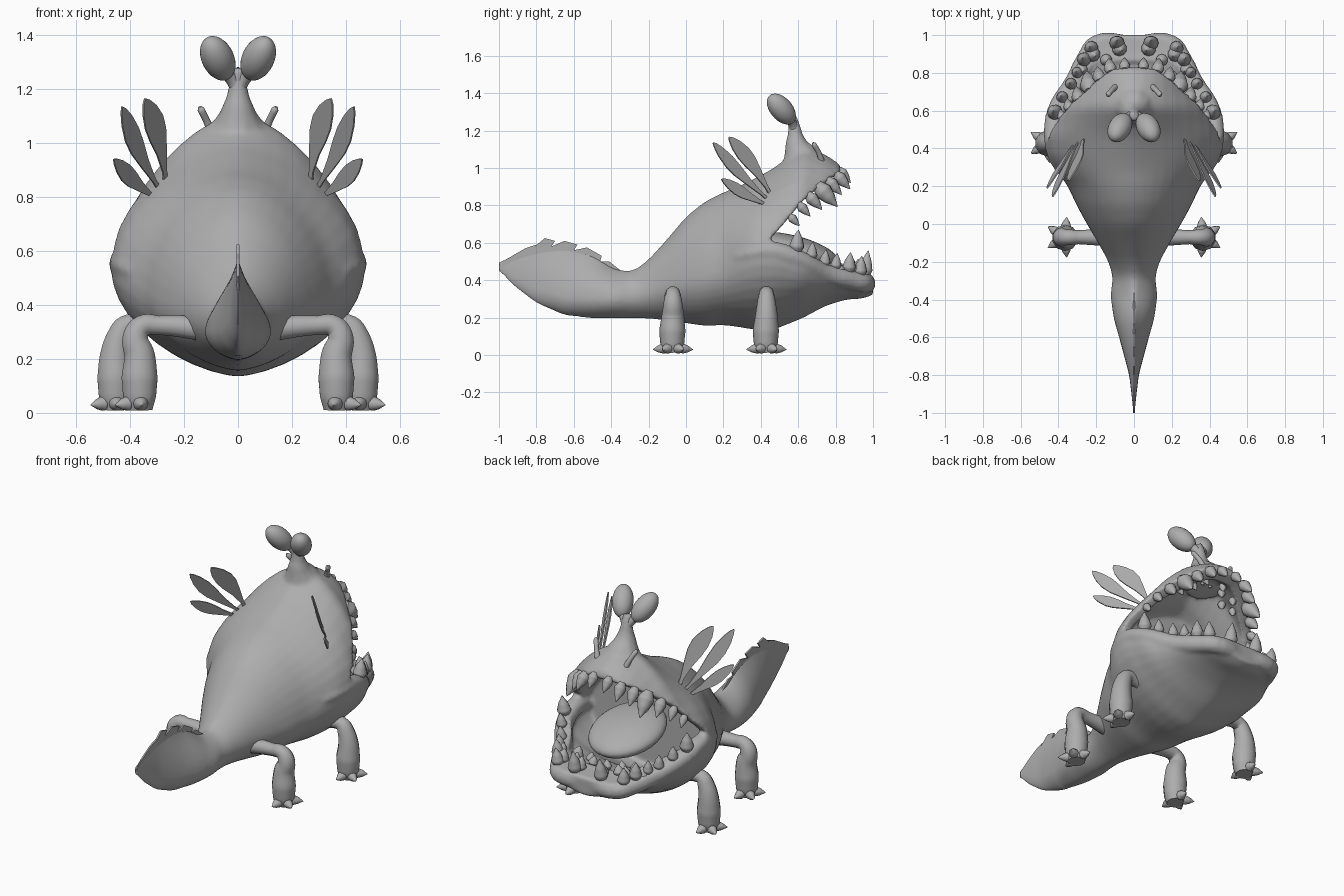
import bpy, bmesh, math
from mathutils import Vector, Matrix

cube = bpy.data.objects.get("Cube")
if cube:
    bpy.data.objects.remove(cube)

skin = bpy.data.materials.new("plain grey")
skin.use_nodes = True
skin.diffuse_color = (0.42, 0.42, 0.42, 1)
skin.node_tree.nodes["Principled BSDF"].inputs["Base Color"].default_value = skin.diffuse_color


def add_mesh(name, mesh, smooth=True):
    mesh.name = name
    mesh.materials.clear()
    mesh.materials.append(skin)
    mesh.polygons.foreach_set("use_smooth", [smooth] * len(mesh.polygons))
    obj = bpy.data.objects.new(name, mesh)
    bpy.context.collection.objects.link(obj)
    return obj


def from_bmesh(name, bm, smooth=True):
    bmesh.ops.recalc_face_normals(bm, faces=bm.faces[:])
    mesh = bpy.data.meshes.new(name)
    bm.to_mesh(mesh)
    bm.free()
    return add_mesh(name, mesh, smooth)


def baked(obj):
    """Mesh of an object with its modifiers or curve bevel applied."""
    bpy.context.view_layer.update()
    deps = bpy.context.evaluated_depsgraph_get()
    return bpy.data.meshes.new_from_object(obj.evaluated_get(deps))


def tubes(name, paths):
    """Round tubes through points (x, y, z, radius)."""
    curve = bpy.data.curves.new(name + " path", 'CURVE')
    curve.dimensions = '3D'
    curve.bevel_depth = 1
    curve.bevel_resolution = 3
    curve.resolution_u = 5
    curve.use_fill_caps = True
    for path in paths:
        spline = curve.splines.new('BEZIER')
        spline.bezier_points.add(len(path) - 1)
        for point, (x, y, z, r) in zip(spline.bezier_points, path):
            point.co = (x, y, z)
            point.radius = r
            point.handle_left_type = point.handle_right_type = 'AUTO'
    helper = bpy.data.objects.new(name + " path", curve)
    bpy.context.collection.objects.link(helper)
    mesh = baked(helper)
    bpy.data.objects.remove(helper)
    return add_mesh(name, mesh)


def spike(base, direction, length, radius):
    """Path of a seed-shaped tooth or claw."""
    d = Vector(direction).normalized() * length
    shape = ((-0.15, 0.6), (0.2, 1), (0.55, 0.72), (0.85, 0.28), (1, 0.04))
    return [(*(Vector(base) + d * t), radius * r) for t, r in shape]


def ellipsoid(name, centre, radii, rotation):
    bm = bmesh.new()
    matrix = Matrix.Translation(centre) @ rotation.to_matrix().to_4x4() @ Matrix.Diagonal((*radii, 1))
    bmesh.ops.create_uvsphere(bm, u_segments=28, v_segments=18, radius=1, matrix=matrix)
    return from_bmesh(name, bm)


# Body stations: y, top, bottom, half width, height of widest point, crest pinch
STATIONS = [
    (-1.0, .49, .46, .003, .475, 2), (-.93, .53, .38, .01, .43, 2), (-.8, .57, .28, .025, .36, 2.4),
    (-.65, .58, .215, .065, .31, 2.7), (-.5, .54, .195, .108, .3, 2.6), (-.38, .46, .195, .125, .3, 2),
    (-.28, .45, .195, .112, .31, 1.5), (-.2, .51, .195, .135, .34, 1.2), (-.1, .62, .185, .19, .38, 1.1),
    (0, .74, .17, .25, .4, 1.1), (.1, .82, .155, .305, .42, 1.1), (.2, .87, .16, .35, .45, 1.1),
    (.28, .9, .15, .41, .5, 1.2), (.36, .94, .135, .455, .54, 1.35), (.47, 1, .135, .475, .55, 1.4),
    (.62, 1.12, .195, .45, .49, 1.35), (.75, 1.07, .265, .36, .43, 1.05), (.85, 1, .295, .31, .41, 1),
    (.89, .6, .3, .29, .4, 1), (.95, .56, .3, .255, .39, 1), (1, .46, .325, .15, .4, 1),
]


def raw_section(y):
    y = min(max(y, STATIONS[0][0]), STATIONS[-1][0])
    for a, b in zip(STATIONS, STATIONS[1:]):
        if y <= b[0]:
            t = (y - a[0]) / (b[0] - a[0])
            return [p + (q - p) * t for p, q in zip(a[1:], b[1:])]


def section(y):
    near = [raw_section(y + d) for d in (-.025, 0, .025)]
    return [sum(v) / 3 for v in zip(*near)]


def skin_x(y, z):
    top, bottom, w, mid, pinch = section(y)
    u = min(abs((z - mid) / (top - mid)), .99)
    return w * (1 - u * u) ** (pinch / 2)


def loft(name, start, end, steps, inset=0, sides=40):
    bm = bmesh.new()
    rings = []
    for i in range(steps + 1):
        y = start + (end - start) * i / steps
        ahead = inset * min(max((y - .45) * 5, 0), 1)
        top, bottom, w, mid, pinch = section(y + ahead)
        top, bottom, w = top - inset, bottom + inset * 2.2, max(w - inset, .003)
        mid = max(mid, bottom + .02) if inset else mid
        ring = []
        for k in range(sides):
            a = math.tau * k / sides
            c, s = math.cos(a), math.sin(a)
            x = math.copysign(abs(c) ** (pinch if s > 0 else 1.3), c) * w
            z = mid + s * ((top - mid) if s > 0 else (mid - bottom))
            ring.append(bm.verts.new((x, y, z)))
        rings.append(ring)
    for a, b in zip(rings, rings[1:]):
        for k in range(sides):
            n = (k + 1) % sides
            bm.faces.new((a[k], a[n], b[n], b[k]))
    bm.faces.new(rings[0])
    bm.faces.new(rings[-1])
    return from_bmesh(name, bm)


def plate(name, outline, half):
    """Side outline (y, z) extruded across x."""
    bm = bmesh.new()
    face = bm.faces.new([bm.verts.new((-half, y, z)) for y, z in outline])
    out = bmesh.ops.extrude_face_region(bm, geom=[face])
    bmesh.ops.translate(bm, vec=(half * 2, 0, 0), verts=[g for g in out["geom"] if isinstance(g, bmesh.types.BMVert)])
    return from_bmesh(name, bm, False)


# Trunk and head, with the open mouth cut out
trunk = loft("trunk", -.7, 1, 104)
gape = plate("gape cutter", [(.44, .61), (.6, .555), (.75, .48), (.9, .44), (1.1, .42), (1.1, 1.07), (.91, 1.06),
                             (.84, .98), (.78, .95), (.7, .89), (.62, .82), (.53, .71)], .7)
hollow = loft("mouth cutter", .37, .86, 40, .06)
for cutter in (gape, hollow):
    cutter.hide_render = True
    mod = trunk.modifiers.new("cut", 'BOOLEAN')
    mod.operation = 'DIFFERENCE'
    mod.solver = 'EXACT'
    mod.object = cutter

# Lower lip roll and eye stalk, fused into the trunk
lip = [(.27, .52, .025), (.36, .545, .042), (.47, .555, .053), (.6, .51, .053), (.75, .435, .053), (.88, .4, .053),
       (.95, .385, .053)]
half_lip = [(skin_x(y, z) - r * .85, y, z, r) for y, z, r in lip]
roll = tubes("lip", [half_lip + [(0, .945, .38, .052)] + [(-x, y, z, r) for x, y, z, r in reversed(half_lip)]])
stalk = tubes("stalk", [[(0, .64, .99, .13), (0, .61, 1.07, .098), (0, .592, 1.12, .066), (0, .583, 1.18, .042),
                         (0, .578, 1.23, .032), (0, .565, 1.28, .026)]])
fused = bmesh.new()
fused.from_mesh(baked(trunk))
fused.from_mesh(roll.data)
fused.from_mesh(stalk.data)
for helper in (trunk, gape, hollow, roll, stalk):
    bpy.data.objects.remove(helper)
body = from_bmesh("body", fused)
remesh = body.modifiers.new("fuse", 'REMESH')
remesh.mode = 'VOXEL'
remesh.voxel_size = .012
remesh.use_smooth_shade = True
soften = body.modifiers.new("soften", 'SMOOTH')
soften.factor = .5
soften.iterations = 7

# Tail, its root tapered to sink into the trunk, and its ragged crest
tail = loft("tail", -1, -.38, 40)
for v in tail.data.vertices:
    sink = 1 - .14 * min(max((v.co.y + .62) / .24, 0), 1)
    v.co.x *= sink
    v.co.z = .33 + (v.co.z - .33) * sink
plate("tail_crest", [(-1, .48), (-.93, .53), (-.86, .57), (-.8, .59), (-.82, .57), (-.755, .625), (-.7, .61),
                     (-.72, .58), (-.65, .61), (-.58, .59), (-.6, .56), (-.53, .575), (-.45, .53), (-.46, .5),
                     (-.41, .5), (-.36, .46), (-.33, .44), (-.4, .35), (-.8, .36), (-.93, .42)], .005)

# Tongue
ellipsoid("tongue", (0, .57, .56), (.21, .25, .08), Matrix.Rotation(math.radians(-14), 3, 'X').to_quaternion())

# Teeth: y, z, length along each lip, plus loose rows inside the lower jaw and on the palate
upper = [(.56, .74, .07), (.61, .80, .08), (.66, .85, .1), (.715, .895, .14), (.765, .93, .1), (.81, .96, .1)]
lower = [(.59, .56, .11), (.67, .52, .085), (.74, .48, .085), (.8, .465, .08), (.87, .45, .1), (.93, .43, .1)]
inner = [(.08, .93, .05), (.22, .9, .05), (.15, .87, .04), (.28, .82, .045), (.05, .84, .035), (.2, .78, .045),
         (.3, .73, .04), (.11, .78, .035), (.34, .65, .04)]
palate = [(.07, .7), (.15, .69), (.11, .64), (.2, .63), (.04, .62), (.17, .57)]
upper_teeth, lower_teeth, inner_teeth, palate_teeth = [], [], [], []
for side in (1, -1):
    for y, z, size in upper:
        upper_teeth.append(spike((side * (skin_x(y, z) - .025), y, z), (side * .1, .65, -.7), size, size * .35))
    upper_teeth.append(spike((side * .05, .825, .985), (0, .6, -.7), .085, .03))
    for y, z, size in lower:
        lower_teeth.append(spike((side * (skin_x(y, z) - .035), y, z), (side * .1, .1, 1), size, size * .37))
    lower_teeth.append(spike((side * .09, .955, .43), (0, .15, 1), .13, .04))
    for x, y, size in inner:
        z = min(section(y)[1] + .15, .44)
        inner_teeth.append(spike((side * x, y, z), (-side * .2, -.15, 1), size * 1.5, size * .8))
    for x, y in palate:
        top, bottom, w, mid, pinch = section(y + .06)
        z = mid + (top - .06 - mid) * math.sqrt(1 - (x / (w - .06)) ** (2 / pinch))
        palate_teeth.append(spike((side * x, y, z), (-side * .3, .4, -1), .06, .024))
tubes("upper_teeth", upper_teeth)
tubes("lower_teeth", lower_teeth)
tubes("inner_teeth", inner_teeth)
tubes("palate_teeth", palate_teeth)


def leaf(name, base, tip, width, bow):
    """Flat, bowed, leaf-shaped fin blade from base to tip."""
    base, tip = Vector(base), Vector(tip)
    side = math.copysign(1, tip.x)
    across = (tip - base).cross(Vector((side * .7, .6, .2))).normalized() * side * width
    bm = bmesh.new()
    rows = []
    for t, w in ((0, .2), (.2, .22), (.4, .55), (.58, .92), (.72, 1), (.86, .75), (.96, .35), (1, .05)):
        centre = base.lerp(tip, t) + across * bow * math.sin(math.pi * t)
        rows.append([bm.verts.new(centre + across * w * k) for k in (-.5, .5)])
    for a, b in zip(rows, rows[1:]):
        bm.faces.new((a[0], a[1], b[1], b[0]))
    solid = from_bmesh(name, bm, False).modifiers.new("thickness", 'SOLIDIFY')
    solid.thickness = .007
    solid.offset = 0


for side, label in ((1, "left"), (-1, "right")):
    # Eyes on short branches, and feelers on the snout
    axis = Vector((side * .35, -.62, .72))
    ellipsoid(label + "_eye", (side * .075, .51, 1.315), (.06, .06, .1), axis.to_track_quat('Z', 'Y'))
    tubes(label + "_eye_branch", [[(0, .58, 1.2, .028), (side * .02, .57, 1.235, .025), (side * .05, .55, 1.27, .025)]])
    tubes(label + "_feeler", [[(side * .09, .73, 1.02, .018), (side * .115, .71, 1.08, .014),
                               (side * .137, .685, 1.125, .014), (side * .142, .68, 1.135, .006)]])

    # Cheek fins
    blades = ((.345, .23, 1.165, .1, .22), (.43, .145, 1.135, .08, -.2), (.46, .19, .94, .068, -.15))
    for i, (x, y, z, width, bow) in enumerate(blades):
        leaf(f"{label}_fin_{i}", (side * (.265 + .012 * i), .47, .825 - .02 * i), (side * x, y, z), width, bow)

    # Legs with claws
    for part, y, hip, knee, foot in (("rear", -.07, .1, .375, .365), ("front", .43, .25, .435, .455)):
        leg = [(hip, y, .31, .05), (knee - .08, y, .325, .037), (knee - .02, y, .322, .042),
               (knee + .005, y, .28, .05), (foot, y, .21, .06), (foot, y - .003, .13, .07),
               (foot, y - .003, .06, .064), (foot, y, .012, .05)]
        tubes(f"{label}_{part}_leg", [[(side * px, *rest) for px, *rest in leg]])
        claws = []
        for angle in (-95, -32, 32, 95):
            dx, dy = math.cos(math.radians(angle)), math.sin(math.radians(angle))
            claws.append(spike((side * (foot + dx * .04), y + dy * .04, .036), (side * dx, dy, -.1), .068, .028))
        tubes(f"{label}_{part}_claws", claws)
